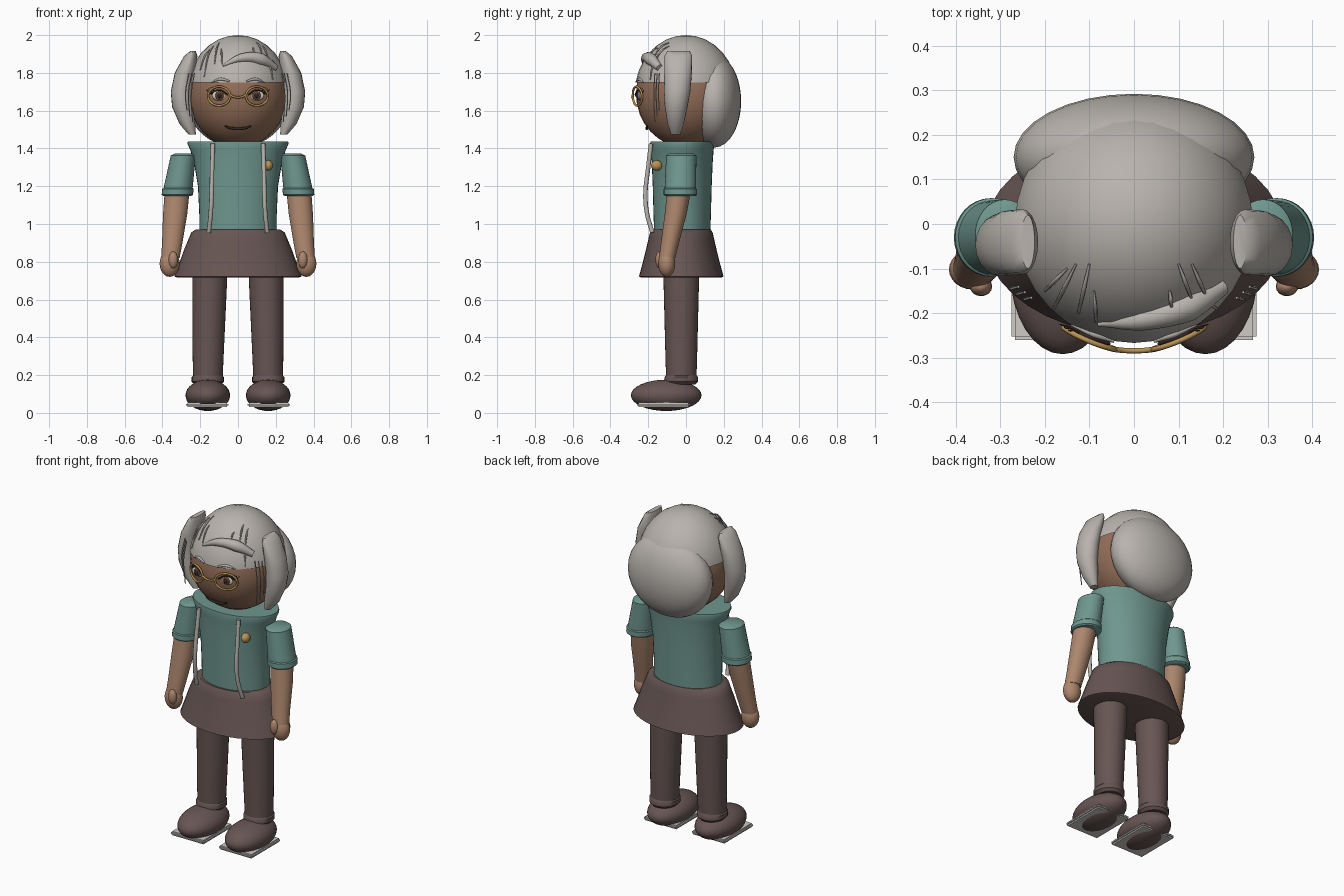
import bpy, bmesh
from math import sin, cos, pi, sqrt, radians
from mathutils import Matrix

cube = bpy.data.objects.get("Cube")
if cube:
    bpy.data.objects.remove(cube, do_unlink=True)


def material(name, rgb):
    m = bpy.data.materials.new(name)
    m.use_nodes = True
    m.diffuse_color = (*rgb, 1)
    m.node_tree.nodes["Principled BSDF"].inputs["Base Color"].default_value = (*rgb, 1)
    return m


HAIR = material("silver hair", (.48, .45, .42))
FACE = material("face skin", (.30, .16, .10))
SKIN = material("arm skin", (.42, .24, .155))
TEAL = material("teal cloth", (.16, .31, .275))
BROWN = material("brown cloth", (.135, .092, .087))
GOLD = material("gold metal", (.48, .29, .09))
DARK = material("dark line", (.035, .02, .016))
SOLE = material("pale sole", (.62, .59, .56))
IRIS = material("brown iris", (.12, .06, .035))


def finish(ob, mat, angle=40):
    ob.data.materials.clear()
    ob.data.materials.append(mat)
    bpy.ops.object.select_all(action='DESELECT')
    ob.select_set(True)
    bpy.context.view_layer.objects.active = ob
    bpy.ops.object.shade_smooth_by_angle(angle=radians(angle))
    return ob


def mesh_object(name, bm, mat, angle=40):
    bmesh.ops.recalc_face_normals(bm, faces=bm.faces)
    me = bpy.data.meshes.new(name)
    bm.to_mesh(me)
    bm.free()
    ob = bpy.data.objects.new(name, me)
    bpy.context.collection.objects.link(ob)
    return finish(ob, mat, angle)


def ellipsoid(name, loc, radii, mat, segs=32, cut=None):
    bm = bmesh.new()
    bmesh.ops.create_uvsphere(bm, u_segments=segs, v_segments=segs // 2, radius=1)
    bmesh.ops.transform(bm, verts=bm.verts,
                        matrix=Matrix.Translation(loc) @ Matrix.Diagonal((*radii, 1)))
    if cut:
        bmesh.ops.bisect_plane(bm, geom=bm.verts[:] + bm.edges[:] + bm.faces[:],
                               plane_co=(0, 0, cut), plane_no=(0, 0, 1), clear_inner=True)
    return mesh_object(name, bm, mat, 60)


def loft(name, rings, mat, segs=32):
    """Skin horizontal ellipses given as (x, y, z, rx, ry)."""
    bm = bmesh.new()
    loops = [[bm.verts.new((x + rx * cos(2 * pi * i / segs), y + ry * sin(2 * pi * i / segs), z))
              for i in range(segs)] for x, y, z, rx, ry in rings]
    for a, b in zip(loops, loops[1:]):
        for i in range(segs):
            j = (i + 1) % segs
            bm.faces.new((a[i], a[j], b[j], b[i]))
    bm.faces.new(loops[0])
    bm.faces.new(loops[-1])
    return mesh_object(name, bm, mat)


def tube(name, points, radius, mat, taper=None, cyclic=False):
    cu = bpy.data.curves.new(name, 'CURVE')
    cu.dimensions = '3D'
    cu.bevel_depth = radius
    cu.bevel_resolution = 2
    cu.resolution_u = 5
    cu.use_fill_caps = True
    sp = cu.splines.new('BEZIER')
    sp.bezier_points.add(len(points) - 1)
    for i, (bp, p) in enumerate(zip(sp.bezier_points, points)):
        bp.co = p
        bp.handle_left_type = bp.handle_right_type = 'AUTO'
        bp.radius = taper[i] if taper else 1
    sp.use_cyclic_u = cyclic
    ob = bpy.data.objects.new(name, cu)
    bpy.context.collection.objects.link(ob)
    bpy.ops.object.select_all(action='DESELECT')
    ob.select_set(True)
    bpy.context.view_layer.objects.active = ob
    bpy.ops.object.convert(target='MESH')
    return finish(bpy.context.object, mat, 60)


# Head and hair masses
HZ = 1.69
HEAD = (.265, .265, .285)
CAP = (.272, .272, .31)
ellipsoid("head", (0, 0, HZ), HEAD, FACE)
ellipsoid("hair_cap", (0, 0, HZ), CAP, HAIR, cut=1.75)
ellipsoid("back_hair", (0, .15, 1.65), (.27, .142, .245), HAIR)


def face_point(x, z, lift=0.0):
    """Point on the front of the head."""
    return x, -HEAD[1] * sqrt(1 - (x / HEAD[0]) ** 2 - ((z - HZ) / HEAD[2]) ** 2) - lift, z


def cap_point(x, y, lift=0.0):
    """Point on the top of the hair cap."""
    return x, y, HZ + CAP[2] * sqrt(max(0, 1 - (x / CAP[0]) ** 2 - (y / CAP[1]) ** 2)) + lift


# Swept fringe and loose strands
tube("fringe_sweep", [cap_point(-.08, -.225), cap_point(.02, -.215),
                      cap_point(.12, -.185), cap_point(.2, -.14)],
     .034, HAIR, (.15, .7, 1, .55))
strands = [(-.13, -.09, -.18, -.19), (-.1, -.09, -.125, -.2), (-.09, -.15, -.085, -.22),
           (-.15, -.1, -.2, -.15), (.1, -.09, .13, -.17), (.13, -.09, .165, -.17),
           (.08, -.15, .085, -.19), (.16, -.17, .185, -.19)]
for x0, y0, x1, y1 in strands:
    tube("loose_strand", [cap_point(x0, y0), cap_point((x0 + x1) / 2, (y0 + y1) / 2, .012),
                          cap_point(x1, y1, .004)], .005, HAIR, (.5, 1, .6))

for s, side in ((1, "left"), (-1, "right")):
    # Side hair
    loft(side + "_side_lock", [
        (s * .238, -.04, 1.915, .015, .06), (s * .25, -.04, 1.89, .035, .073),
        (s * .28, -.042, 1.8, .055, .073), (s * .298, -.047, 1.7, .058, .07),
        (s * .293, -.052, 1.62, .056, .06), (s * .268, -.055, 1.53, .042, .043),
        (s * .243, -.055, 1.475, .02, .025)], HAIR, 20)
    for i in range(3):
        x = s * (.24 + .015 * i)
        y = -.165 + .012 * i
        tube(side + "_wisp", [(x * .96, y, 1.8), (x * 1.03, y - .005, 1.69),
                              (x, y, 1.54 + .03 * i)], .003, HAIR)

    # Eye, brow and lashes
    for part, rx, rz, lift, mat in (("eye_white", .04, .027, 0, SOLE), ("iris", .022, .024, .007, IRIS),
                                    ("pupil", .011, .012, .014, DARK)):
        ellipsoid(side + "_" + part, face_point(s * .098, 1.68, lift), (rx, .009, rz), mat, 20)
    tube(side + "_eyelid", [face_point(s * x, z, .009) for x, z in
                            ((.055, 1.685), (.098, 1.709), (.143, 1.69))], .004, DARK)
    for k in range(3):
        x, z = .125 + .01 * k, 1.703 - .006 * k
        tube(side + "_lash", [face_point(s * x, z, .01), face_point(s * (x + .022), z + .02, .02)],
             .003, DARK, (1, .3))
    tube(side + "_eyebrow", [face_point(s * x, z, .008) for x, z in
                             ((.045, 1.755), (.09, 1.767), (.14, 1.75))], .008, HAIR, (.6, 1, .4))

    # Spectacle rim
    rim = []
    for i in range(16):
        a = 2 * pi * i / 16
        rim.append(face_point(s * .1 + .058 * cos(a), 1.677 + .05 * sin(a), .02))
    tube(side + "_glasses_rim", rim, .006, GOLD, cyclic=True)

    # Sleeve with rolled cuff, arm and hand
    loft(side + "_sleeve", [
        (s * .287, -.025, 1.372, .05, .066), (s * .29, -.025, 1.362, .066, .08),
        (s * .317, -.03, 1.19, .077, .083), (s * .318, -.03, 1.185, .083, .088),
        (s * .321, -.03, 1.155, .083, .088), (s * .322, -.03, 1.148, .074, .08)], TEAL)
    loft(side + "_arm", [(s * .32, -.033, 1.2, .066, .064), (s * .333, -.055, 1.05, .064, .058),
                         (s * .348, -.085, .9, .054, .048), (s * .358, -.1, .82, .049, .043)], SKIN)
    ellipsoid(side + "_hand", (s * .362, -.102, .79), (.053, .045, .07), SKIN, 24)
    ellipsoid(side + "_thumb", (s * .343, -.14, .81), (.025, .022, .045), SKIN, 16)

    # Leg, ankle cuff, shoe and sole
    loft(side + "_leg", [(s * .16, -.025, .17, .078, .08), (s * .158, -.025, .3, .082, .084),
                         (s * .148, -.025, .78, .094, .096)], BROWN)
    loft(side + "_ankle_cuff", [
        (s * .16, -.025, .15, .07, .075), (s * .16, -.025, .165, .085, .088),
        (s * .16, -.025, .19, .085, .088), (s * .16, -.025, .207, .07, .075)], BROWN)
    ellipsoid(side + "_shoe", (s * .16, -.105, .093), (.118, .187, .083), BROWN)
    bm = bmesh.new()
    bmesh.ops.create_cube(bm, size=1)
    bmesh.ops.transform(bm, verts=bm.verts, matrix=Matrix.Translation((s * .162, -.12, .042))
                        @ Matrix.Diagonal((.226, .28, .024, 1)))
    bmesh.ops.bevel(bm, geom=bm.edges[:], offset=.008, segments=2, affect='EDGES')
    mesh_object(side + "_sole", bm, SOLE)

    # Hood drawstring
    tube(side + "_drawstring", [(s * .133, -.185, 1.425), (s * .137, -.2, 1.3),
                                (s * .14, -.215, 1.15), (s * .145, -.205, 1.05),
                                (s * .155, -.178, .955)], .012, HAIR)

# Glasses bridge and mouth
tube("glasses_bridge", [face_point(x, z, .02) for x, z in
                        ((-.043, 1.685), (-.02, 1.673), (.02, 1.673), (.043, 1.685))], .006, GOLD)
tube("mouth", [face_point(x, z, .008) for x, z in
               ((-.07, 1.518), (-.035, 1.507), (.035, 1.507), (.07, 1.518))],
     .007, DARK, (.6, 1, 1, .6))

# Hooded top, badge and skirt
loft("hooded_top", [
    (0, -.02, .93, .205, .148), (0, -.02, 1.05, .205, .152), (0, -.02, 1.2, .212, .156),
    (0, -.02, 1.32, .232, .161), (0, -.02, 1.39, .252, .166), (0, -.02, 1.425, .268, .17),
    (0, -.02, 1.437, .265, .168)], TEAL, 40)
ellipsoid("badge", (.16, -.155, 1.31), (.025, .03, .028), GOLD, 20)
loft("skirt", [
    (0, -.025, .718, .325, .215), (0, -.025, .722, .337, .224), (0, -.025, .78, .315, .208),
    (0, -.025, .86, .287, .188), (0, -.025, .92, .262, .174), (0, -.025, .955, .248, .166),
    (0, -.025, .97, .225, .156)], BROWN, 40)
